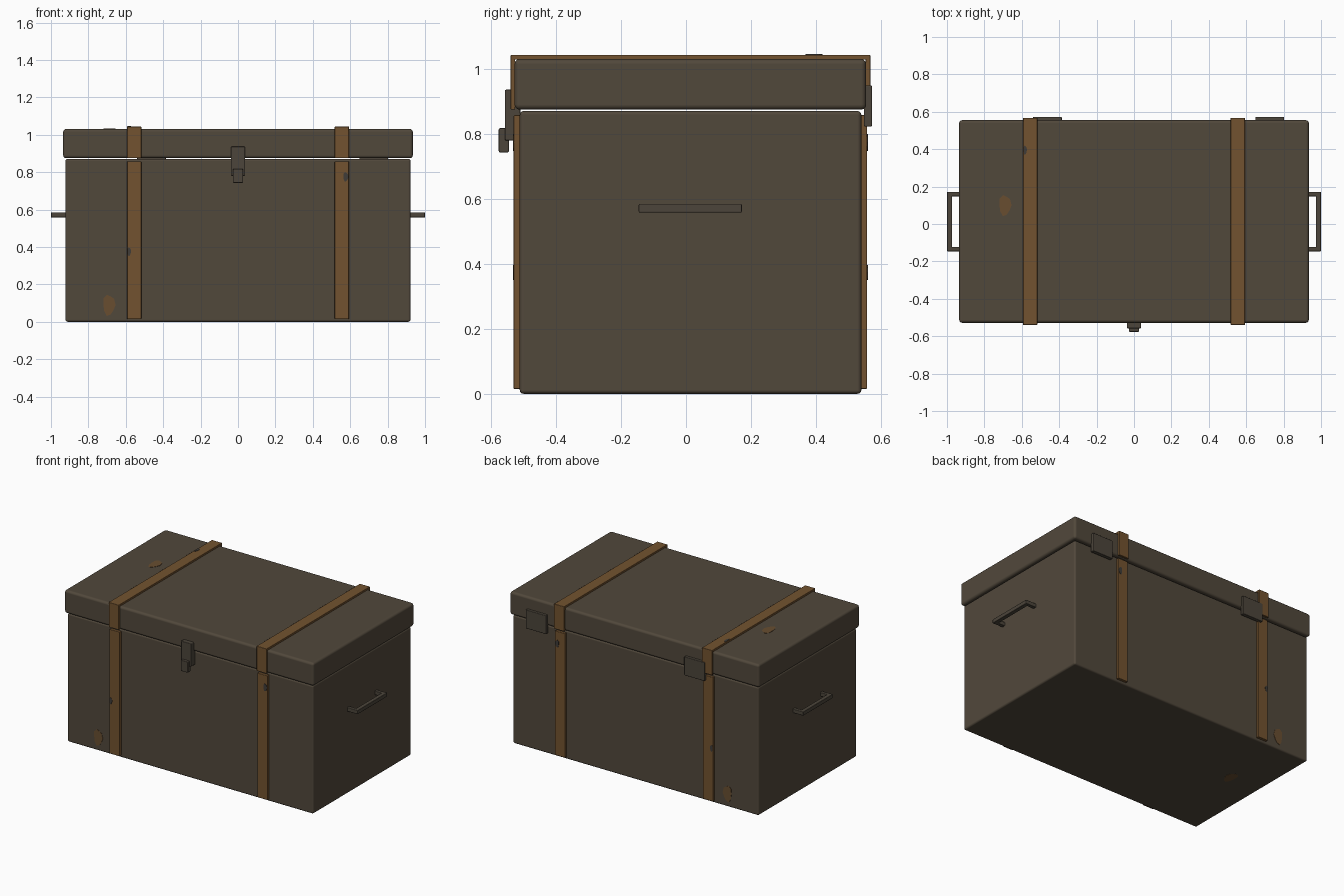
import bpy
import bmesh
import math
from mathutils import Matrix, Vector

cube = bpy.data.objects.get("Cube")
if cube:
    bpy.data.objects.remove(cube, do_unlink=True)


def material(name, rgb):
    mat = bpy.data.materials.new(name)
    mat.use_nodes = True
    mat.diffuse_color = (*rgb, 1)
    mat.node_tree.nodes["Principled BSDF"].inputs["Base Color"].default_value = (*rgb, 1)
    return mat


OLIVE = material("olive_brown_paint", (0.083, 0.065, 0.044))
STRAP = material("tan_strap", (0.17, 0.086, 0.029))
METAL = material("dull_metal", (0.072, 0.059, 0.043))
RUST = material("rust", (0.14, 0.076, 0.03))
SCUFF = material("dark_scuff", (0.05, 0.045, 0.04))


def add_object(name, bm, mat):
    mesh = bpy.data.meshes.new(name)
    bm.to_mesh(mesh)
    bm.free()
    mesh.materials.append(mat)
    obj = bpy.data.objects.new(name, mesh)
    bpy.context.collection.objects.link(obj)
    return obj


def boxes(name, parts, mat, bevel, segments=2):
    """One object made of boxes, each given by its x, y and z ranges."""
    bm = bmesh.new()
    for ranges in parts:
        size = [hi - lo for lo, hi in ranges]
        mid = Vector([(lo + hi) / 2 for lo, hi in ranges])
        bmesh.ops.create_cube(bm, size=1,
                              matrix=Matrix.Translation(mid) @ Matrix.Diagonal((*size, 1)))
    obj = add_object(name, bm, mat)
    obj.data.shade_smooth()
    mod = obj.modifiers.new("rounded_edges", "BEVEL")
    mod.width = bevel
    mod.segments = segments
    mod.harden_normals = True
    return obj


def blotch(name, centre, normal_axis, sign, width, height, mat):
    """Thin irregular plate lying on a face."""
    bm = bmesh.new()
    count = 10
    for depth in (-0.002, 0.002):
        ring = []
        for i in range(count):
            a = 2 * math.pi * i / count
            r = 1 + 0.12 * math.sin(3 * a + 1)
            u, v = width / 2 * r * math.cos(a), height / 2 * r * math.sin(a)
            offset = (u, depth * sign, v) if normal_axis == "y" else (u, v, depth * sign)
            ring.append(bm.verts.new(Vector(centre) + Vector(offset)))
        bm.faces.new(ring)
        if depth < 0:
            lower = ring
    for i in range(count):
        j = (i + 1) % count
        bm.faces.new((lower[i], lower[j], ring[j], ring[i]))
    bmesh.ops.recalc_face_normals(bm, faces=bm.faces)
    add_object(name, bm, mat)


# Chest body and overhanging lid
BODY_FRONT, BODY_BACK = -0.512, 0.54
LID_FRONT, LID_BACK, LID_TOP = -0.528, 0.555, 1.031
boxes("chest_body", [((-0.9225, 0.9225), (BODY_FRONT, BODY_BACK), (0, 0.871))], OLIVE, 0.012, 3)
boxes("chest_lid", [((-0.935, 0.935), (LID_FRONT, LID_BACK), (0.875, LID_TOP))], OLIVE, 0.016, 3)

for side, s in (("left", 1), ("right", -1)):
    # Straps on the body and over the lid
    xs = (s * 0.555 - 0.038, s * 0.555 + 0.038)
    boxes(f"{side}_front_strap", [(xs, (-0.531, BODY_FRONT + 0.002), (0.015, 0.858))], STRAP, 0.003)
    boxes(f"{side}_back_strap", [(xs, (BODY_BACK - 0.002, 0.558), (0.015, 0.858))], STRAP, 0.003)
    boxes(f"{side}_lid_strap", [
        (xs, (-0.54, 0.568), (LID_TOP - 0.002, 1.044)),
        (xs, (-0.54, LID_FRONT + 0.002), (0.875, 1.036)),
        (xs, (LID_BACK - 0.002, 0.568), (0.875, 1.036)),
    ], STRAP, 0.003)

    # Carrying handle: two legs and a grip
    def span(a, b):
        return tuple(sorted((s * a, s * b)))
    z = (0.558, 0.585)
    boxes(f"{side}_handle", [
        (span(0.972, 1.0), (-0.146, 0.172), z),
        (span(0.915, 0.985), (-0.146, -0.122), z),
        (span(0.915, 0.985), (0.148, 0.172), z),
    ], METAL, 0.004)

# Front latch plate and hook
boxes("latch_plate", [((-0.038, 0.038), (-0.558, -0.51), (0.78, 0.937))], METAL, 0.005)
boxes("latch_hook", [((-0.027, 0.027), (-0.577, -0.545), (0.743, 0.818))], METAL, 0.005)

# Back hinges
for side, x in (("left", 0.726), ("right", -0.463)):
    boxes(f"{side}_hinge", [((x - 0.077, x + 0.077), (0.548, 0.573), (0.823, 0.95))], METAL, 0.004)

# Rust patches
blotch("front_rust", (-0.69, BODY_FRONT, 0.09), "y", -1, 0.065, 0.11, RUST)
blotch("back_rust", (-0.69, BODY_BACK, 0.09), "y", 1, 0.065, 0.11, RUST)
blotch("top_rust", (-0.69, 0.1, LID_TOP), "z", 1, 0.065, 0.11, RUST)
blotch("bottom_rust", (-0.69, 0.09, 0.001), "z", -1, 0.065, 0.11, RUST)

# Worn spots on the straps
for side, y, s in (("front", -0.531, -1), ("back", 0.558, 1)):
    blotch(f"{side}_low_scuff", (-0.582, y, 0.375), "y", s, 0.02, 0.045, SCUFF)
    blotch(f"{side}_high_scuff", (0.576, y, 0.775), "y", s, 0.028, 0.05, SCUFF)
blotch("top_scuff", (-0.582, 0.395, 1.044), "z", 1, 0.018, 0.05, SCUFF)
